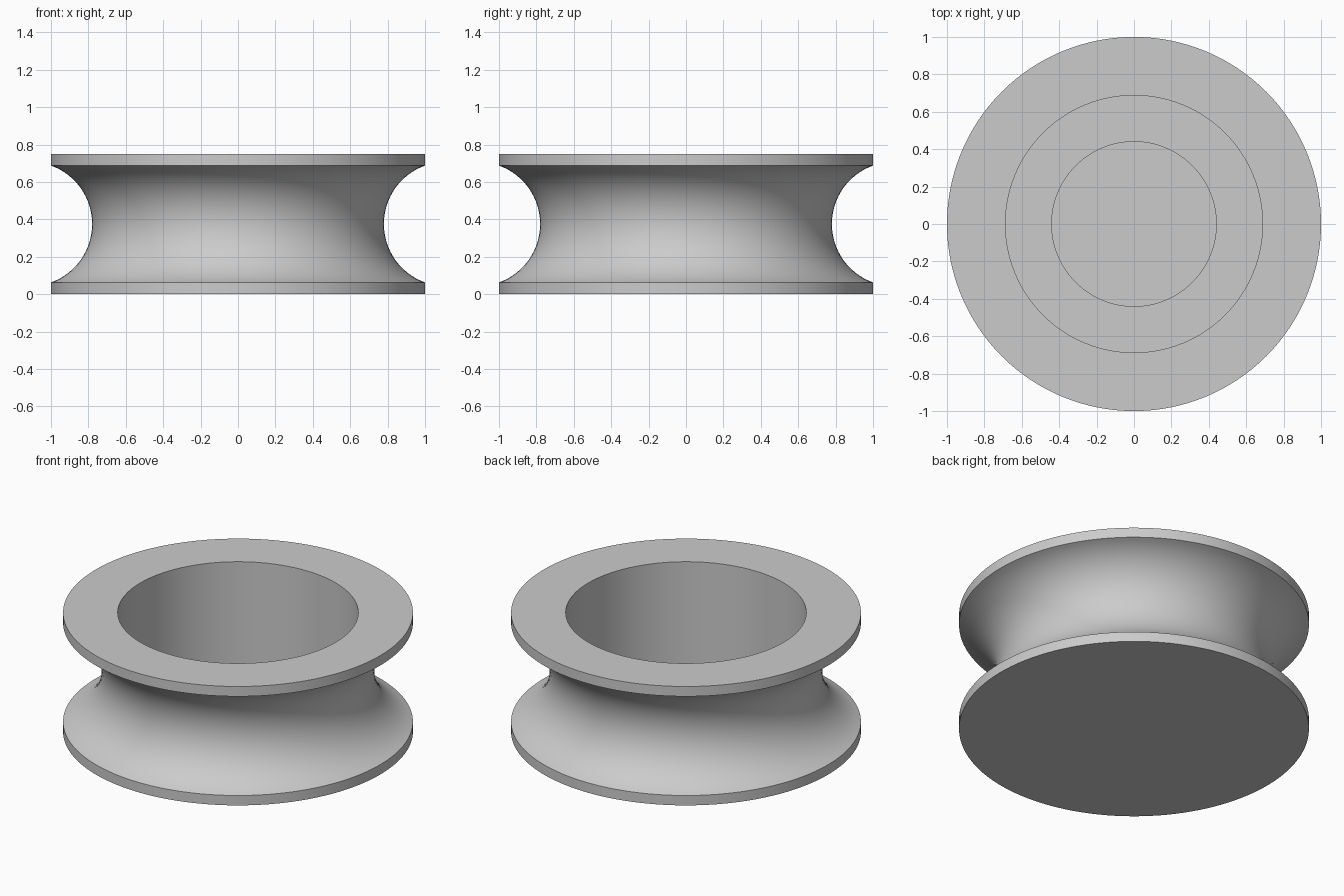
import bpy, bmesh, math

cube = bpy.data.objects.get("Cube")
if cube:
    bpy.data.objects.remove(cube, do_unlink=True)

SEGMENTS = 128
HEIGHT = 0.75
LIP = 0.0625          # flange thickness
ARC_R = 0.332         # groove radius
ARC_X = 0.78 + ARC_R  # groove centre distance

grey = bpy.data.materials.new("plain_grey")
grey.use_nodes = True
colour = (0.6, 0.6, 0.6, 1)
grey.diffuse_color = colour
grey.node_tree.nodes["Principled BSDF"].inputs["Base Color"].default_value = colour

# Half section: flat base, lower flange, round groove, upper flange, stepped bore
mid = HEIGHT / 2
half = math.asin((mid - LIP) / ARC_R)
steps = 32
profile = [(0, 0), (1, 0), (1, LIP)]
for i in range(1, steps):
    a = -half + 2 * half * i / steps
    profile.append((ARC_X - ARC_R * math.cos(a), mid + ARC_R * math.sin(a)))
profile += [(1, HEIGHT - LIP), (1, HEIGHT), (0.6875, HEIGHT),
            (0.6875, 0.094), (0.44, 0.094), (0.44, LIP), (0, LIP)]

# Turn the section around the z axis
bm = bmesh.new()
verts = [bm.verts.new((r, 0, z)) for r, z in profile]
edges = [bm.edges.new(pair) for pair in zip(verts, verts[1:])]
bmesh.ops.spin(bm, geom=verts + edges, cent=(0, 0, 0), axis=(0, 0, 1),
               angle=math.tau, steps=SEGMENTS, use_merge=True)
bmesh.ops.remove_doubles(bm, verts=bm.verts, dist=0.0001)
bmesh.ops.recalc_face_normals(bm, faces=bm.faces)
mesh = bpy.data.meshes.new("grooved_wheel")
bm.to_mesh(mesh)
bm.free()
mesh.materials.append(grey)

wheel = bpy.data.objects.new("grooved_wheel", mesh)
bpy.context.collection.objects.link(wheel)
bpy.ops.object.select_all(action='DESELECT')
wheel.select_set(True)
bpy.context.view_layer.objects.active = wheel
bpy.ops.object.shade_smooth_by_angle(angle=math.radians(20))
